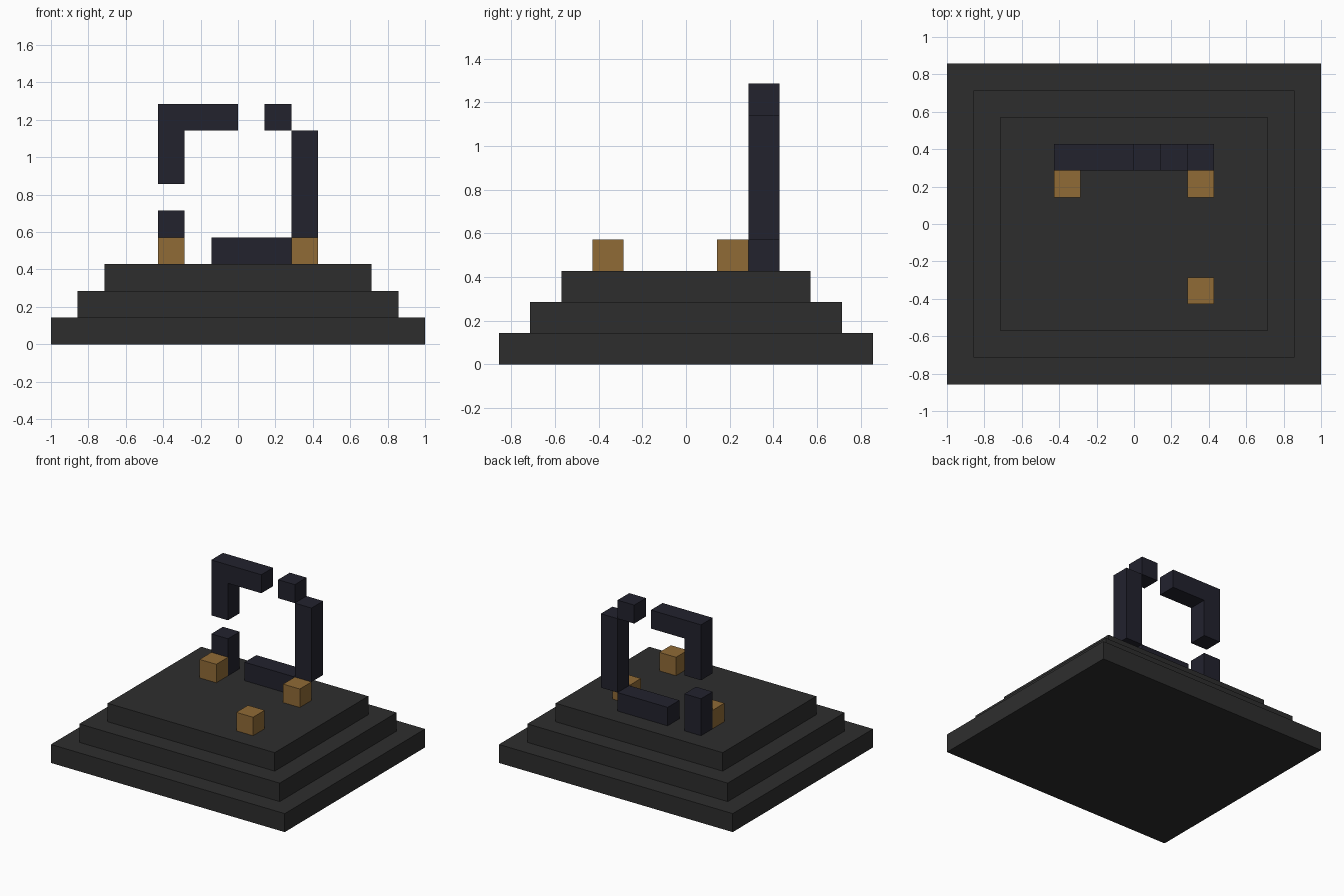
import bpy
import bmesh

U = 1 / 7  # one block

cube = bpy.data.objects.get("Cube")
if cube:
    bpy.data.objects.remove(cube, do_unlink=True)


def material(name, rgb):
    mat = bpy.data.materials.new(name)
    mat.use_nodes = True
    mat.diffuse_color = (*rgb, 1)
    mat.node_tree.nodes["Principled BSDF"].inputs["Base Color"].default_value = (*rgb, 1)
    return mat


STONE = material("dark_grey_stone", (0.027, 0.027, 0.027))
FRAME = material("blue_black_stone", (0.016, 0.016, 0.027))
GOLD = material("dull_gold", (0.28, 0.147, 0.037))


def slab(name, outline, y0, y1, mat):
    """Extrude an x-z outline, in blocks, from y0 to y1."""
    bm = bmesh.new()
    face = bm.faces.new([bm.verts.new((x * U, y0 * U, z * U)) for x, z in outline])
    new = bmesh.ops.extrude_face_region(bm, geom=[face])["geom"]
    verts = [v for v in new if isinstance(v, bmesh.types.BMVert)]
    bmesh.ops.translate(bm, verts=verts, vec=(0, (y1 - y0) * U, 0))
    bmesh.ops.recalc_face_normals(bm, faces=bm.faces)
    mesh = bpy.data.meshes.new(name)
    bm.to_mesh(mesh)
    bm.free()
    mesh.materials.append(mat)
    bpy.context.collection.objects.link(bpy.data.objects.new(name, mesh))


def box(name, x0, x1, y0, y1, z0, z1, mat):
    slab(name, [(x0, z0), (x1, z0), (x1, z1), (x0, z1)], y0, y1, mat)


# Stepped base
for i, step in enumerate(("lower_step", "middle_step", "upper_step")):
    box(step, i - 7, 7 - i, i - 6, 6 - i, i, i + 1, STONE)

# Broken ring frame
slab("frame_upper_corner", [(-3, 6), (-2, 6), (-2, 8), (0, 8), (0, 9), (-3, 9)], 2, 3, FRAME)
box("frame_right_stub", -3, -2, 2, 3, 3, 5, FRAME)
box("frame_sill", -1, 2, 2, 3, 3, 4, FRAME)
box("frame_left_post", 2, 3, 2, 3, 4, 8, FRAME)
box("frame_top_block", 1, 2, 2, 3, 8, 9, FRAME)

# Gold blocks on the platform
for name, x, y in (("gold_block_back_right", -3, 1),
                   ("gold_block_back_left", 2, 1),
                   ("gold_block_front_left", 2, -3)):
    box(name, x, x + 1, y, y + 1, 3, 4, GOLD)
